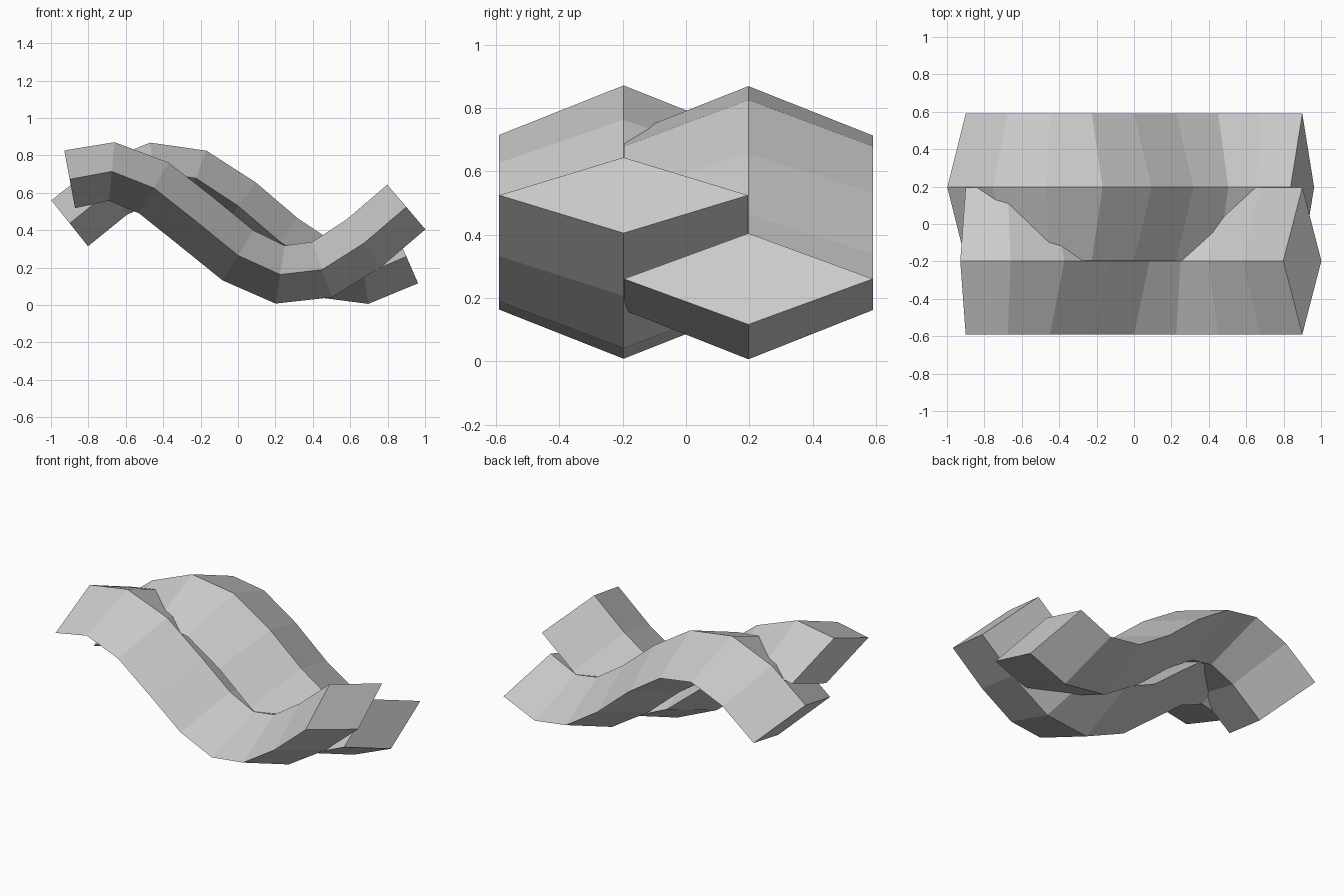
import bpy, bmesh, math
from mathutils import Vector

cube = bpy.data.objects.get("Cube")
if cube:
    bpy.data.objects.remove(cube)

# One flat grey for both beams
grey = bpy.data.materials.new("light grey")
grey.use_nodes = True
colour = (0.6, 0.6, 0.6, 1)
grey.diffuse_color = colour
grey.node_tree.nodes["Principled BSDF"].inputs["Base Color"].default_value = colour

SEGMENTS = 8
HALF_LENGTH = 0.9
MID_HEIGHT, AMPLITUDE = 0.437, 0.28
HALF_THICK, HALF_WIDTH = 0.157, 0.393
PHASE_STEP = 0.7


def wavy_beam(name, y, phase):
    """Sweep a flat diamond along a sine path, capped at both ends."""
    path = [Vector((HALF_LENGTH * (2 * i / SEGMENTS - 1), y,
                    MID_HEIGHT + AMPLITUDE * math.sin(phase + PHASE_STEP * i)))
            for i in range(SEGMENTS + 1)]
    steps = [(b - a).normalized() for a, b in zip(path, path[1:])]
    side = Vector((0, HALF_WIDTH, 0))

    bm = bmesh.new()
    rings = []
    for i, p in enumerate(path):
        # Tangent bisects the neighbouring segments
        t = (steps[max(i - 1, 0)] + steps[min(i, SEGMENTS - 1)]).normalized()
        up = Vector((-t.z, 0, t.x)) * HALF_THICK
        rings.append([bm.verts.new(p + d) for d in (up, side, -up, -side)])
    for a, b in zip(rings, rings[1:]):
        for k in range(4):
            n = (k + 1) % 4
            bm.faces.new((a[k], a[n], b[n], b[k]))
    bm.faces.new(rings[0])
    bm.faces.new(rings[-1])
    bmesh.ops.recalc_face_normals(bm, faces=bm.faces)

    mesh = bpy.data.meshes.new(name)
    bm.to_mesh(mesh)
    bm.free()
    mesh.materials.append(grey)
    obj = bpy.data.objects.new(name, mesh)
    bpy.context.collection.objects.link(obj)


# Two overlapping beams, the front one further along the wave
wavy_beam("front_wavy_beam", -0.197, 1.0)
wavy_beam("back_wavy_beam", 0.197, 0.0)
